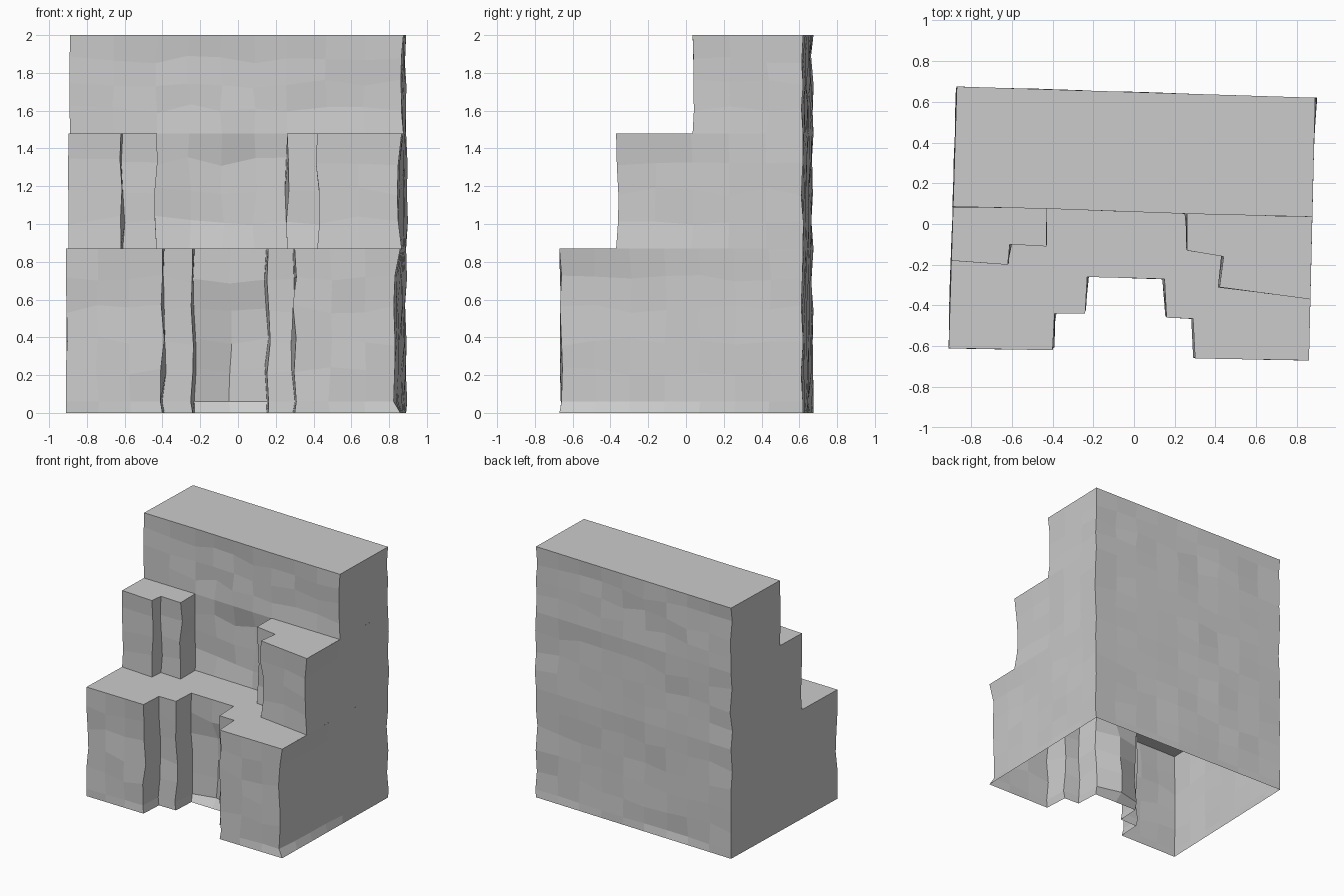
import bpy, bmesh, random
from mathutils import Vector

if "Cube" in bpy.data.objects:
    bpy.data.objects.remove(bpy.data.objects["Cube"])

random.seed(7)
BACK = [(0.89, 0.62), (-0.87, 0.675)]         # back edge, right to left
LEVELS = (0.0, 0.87, 1.48, 2.0)


def side_x(y, left):
    # x of the slightly slanted side walls at depth y
    t = (y + 0.64) / 1.29
    return -0.911 + 0.04 * t if left else 0.86 + 0.03 * t


# Front outlines of the three tiers, left to right
FRONT1 = [(side_x(-.61, True), -.61), (-.40, -.62), (-.39, -.44), (-.24, -.44),
          (-.23, -.26), (.15, -.27), (.16, -.46), (.29, -.465), (.30, -.66),
          (side_x(-.67, False), -.67)]
FRONT2 = [(side_x(-.18, True), -.18), (-.62, -.20), (-.61, -.10), (-.43, -.11),
          (-.43, .075), (.26, .05), (.26, -.13), (.44, -.16), (.42, -.31),
          (side_x(-.37, False), -.37)]
FRONT3 = [(side_x(.085, True), .085), FRONT2[4], FRONT2[5],
          (side_x(.035, False), .035)]


def rock(x, y, z):
    # Weather a wall point; tier edges stay level and straight
    p = Vector((x, y, z))
    if any(abs(z - level) < 1e-4 for level in LEVELS):
        return p
    if z > .1:
        p.z += random.uniform(-.025, .025)
    if y > .6:                                   # back wall
        p.y += random.uniform(-.014, .002)
        p.x += random.uniform(-.008, .012)
    elif x > .84:                                # right side, worn at the front
        wear = max(0, .3 - y) * .03
        p.x += random.uniform(-.008, .002) - wear
        p.y += random.uniform(0, .018)
    elif x < -.86:                               # left side
        p.x += random.uniform(-.005, .007)
        p.y += random.uniform(-.004, .014)
    else:                                        # front steps lean inward
        p.x += random.uniform(-.012, .012)
        p.y += random.uniform(-.002, .018)
        if -.22 < x < .14 and abs(y + .265) < .01 and z < .66:
            p.y += .06                           # undercut central recess
        elif -.42 < x < .25 and .04 < y < .08 and z < 1.4:
            p.y += .015                          # hollow middle wall
    return p


def subdivide(points, step=0.19):
    out = []
    for a, b in zip(points, points[1:]):
        a, b = Vector(a), Vector(b)
        n = max(1, round((b - a).length / step))
        out += [a.lerp(b, i / n) for i in range(n)]
    return out


def tier(name, front, zs, ledges):
    bm = bmesh.new()
    ring = subdivide(front + BACK + front[:1])
    # walls all the way round
    rows = [[bm.verts.new(rock(p.x, p.y, z)) for p in ring] for z in zs]
    for lo, hi in zip(rows, rows[1:]):
        for i in range(len(ring)):
            j = (i + 1) % len(ring)
            bm.faces.new((lo[i], lo[j], hi[j], hi[i]))
    # flat ledges on top
    for ledge in ledges:
        bm.faces.new([bm.verts.new((x, y, zs[-1])) for x, y in ledge])
    bmesh.ops.remove_doubles(bm, verts=bm.verts, dist=1e-4)
    me = bpy.data.meshes.new(name)
    bm.to_mesh(me)
    bm.free()
    bpy.context.collection.objects.link(bpy.data.objects.new(name, me))


tier("lower_tier", FRONT1, [0, .06, .22, .38, .55, .71, .87],
     [FRONT1 + FRONT2[::-1]])
tier("middle_tier", FRONT2, [.87, 1.02, 1.17, 1.33, 1.48],
     [FRONT2[:5] + FRONT3[:1], FRONT2[5:] + FRONT3[3:]])
tier("upper_tier", FRONT3, [1.48, 1.61, 1.74, 1.87, 2.0],
     [FRONT3 + BACK])
